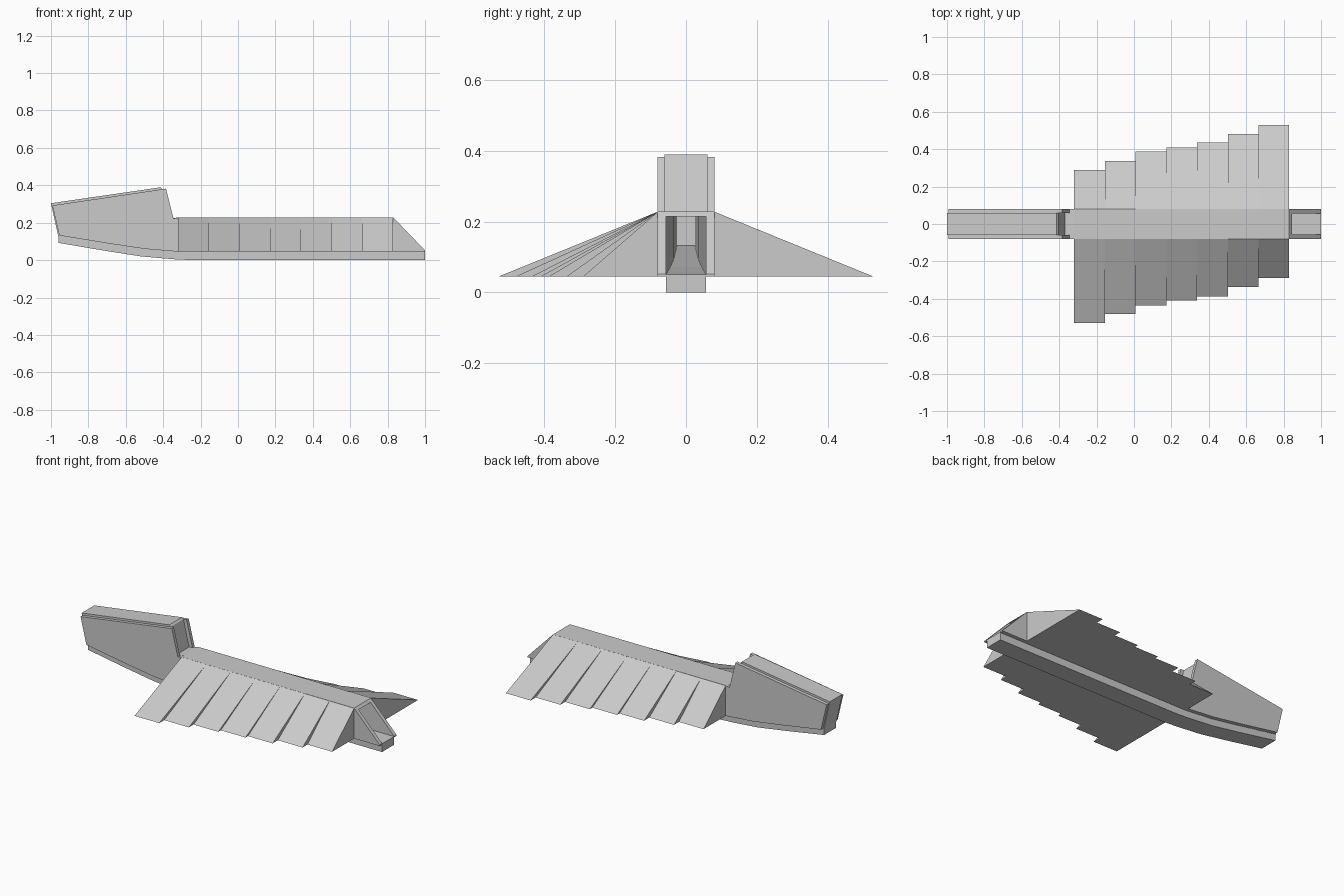
import bpy, bmesh

if "Cube" in bpy.data.objects:
    bpy.data.objects.remove(bpy.data.objects["Cube"])


def finish(name, bm):
    bmesh.ops.recalc_face_normals(bm, faces=bm.faces[:])
    mesh = bpy.data.meshes.new(name)
    bm.to_mesh(mesh)
    bm.free()
    obj = bpy.data.objects.new(name, mesh)
    bpy.context.collection.objects.link(obj)
    return obj


def loft(name, rings):
    """Closed solid skinned through equal-length rings of points."""
    bm = bmesh.new()
    vs = [[bm.verts.new(p) for p in r] for r in rings]
    n = len(vs[0])
    for a, b in zip(vs, vs[1:]):
        for i in range(n):
            bm.faces.new((a[i], a[(i + 1) % n], b[(i + 1) % n], b[i]))
    bm.faces.new(vs[0])
    bm.faces.new(vs[-1])
    return finish(name, bm)


def slab(name, profile, y0, y1):
    """Side profile in x, z extruded across y."""
    return loft(name, [[(x, y, z) for x, z in profile] for y in (y0, y1)])


# underside curve shared by the hull pieces
belly = [(1.0, 0.045), (-0.32, 0.045), (-0.5, 0.06), (-0.7, 0.09), (-0.955, 0.132)]

# outer side plates
plate = belly + [(-0.993, 0.292), (-0.385, 0.382), (-0.345, 0.222),
                 (-0.32, 0.228), (0.83, 0.228), (1.0, 0.052)]
slab("side_plate_back", plate, 0.06, 0.08)
slab("side_plate_front", plate, -0.08, -0.06)

# centre core, slightly proud at the top and tail, recessed at the step
core_profile = belly[:-1] + [(-0.962, 0.132), (-1.0, 0.304), (-0.415, 0.389),
                             (-0.405, 0.38), (-0.368, 0.222), (-0.32, 0.228),
                             (0.83, 0.228), (1.0, 0.052)]
core = slab("centre_core", core_profile, -0.06, 0.06)

# tapering hollow running in from the sloped end
sections = [(1.1, 0.057, 0.05), (-0.3, 0.057, 0.05), (-0.42, 0.052, 0.058),
            (-0.55, 0.044, 0.072), (-0.7, 0.034, 0.095), (-0.93, 0.025, 0.132)]
hollow = loft("hollow_cutter", [[(x, -w, z), (x, w, z), (x, w, 0.214), (x, -w, 0.214)]
                                for x, w, z in sections])
cut = core.modifiers.new("hollow", "BOOLEAN")
cut.operation = "DIFFERENCE"
cut.solver = "EXACT"
cut.object = hollow
bpy.context.view_layer.update()
mesh = bpy.data.meshes.new_from_object(
    core.evaluated_get(bpy.context.evaluated_depsgraph_get()))
core.modifiers.clear()
core.data = mesh
bpy.data.objects.remove(hollow)

# keel
keel = [(1.0, 0.0), (-0.25, 0.0), (-0.35, 0.005), (-0.52, 0.02), (-0.7, 0.048),
        (-0.96, 0.092), (-0.96, 0.132), (-0.7, 0.09), (-0.5, 0.06), (-0.32, 0.048),
        (1.0, 0.048)]
slab("keel", keel, -0.057, 0.057)

# stepped sloping panels, reversed on the opposite side
widths = [0.29, 0.337, 0.387, 0.41, 0.435, 0.48, 0.528]
step = 1.15 / 7
for side, label, spans in ((1, "back", widths), (-1, "front", widths[::-1])):
    for i, w in enumerate(spans):
        x = -0.32 + i * step
        tri = [(0.079, 0.228), (w, 0.045), (0.079, 0.045)]
        loft(f"wing_panel_{label}_{i + 1}",
             [[(px, side * y, z) for y, z in tri] for px in (x, x + step)])
